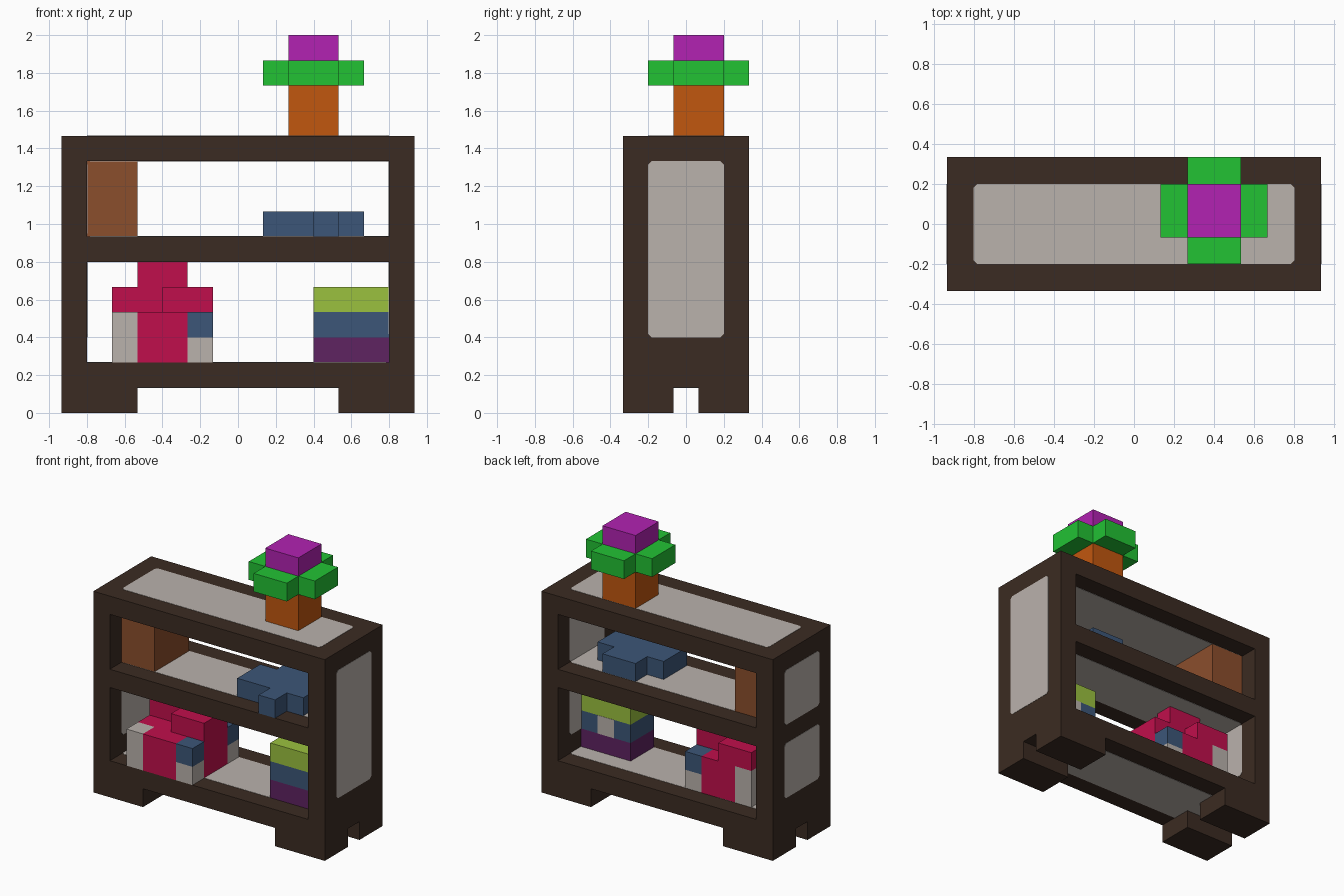
import bpy
import bmesh
from mathutils import Vector

if "Cube" in bpy.data.objects:
    bpy.data.objects.remove(bpy.data.objects["Cube"], do_unlink=True)

# The design sits on a grid of cells: 14 wide, 5 deep, 15 high
CELL = 2 / 15
ORIGIN = Vector((7, 2.5, 0))
SKIN = 0.015   # panel relief, in cells


def material(name, code):
    srgb = [int(code[i:i + 2], 16) / 255 for i in (0, 2, 4)]
    rgb = [c / 12.92 if c <= 0.04045 else ((c + 0.055) / 1.055) ** 2.4 for c in srgb]
    mat = bpy.data.materials.new(name)
    mat.use_nodes = True
    mat.diffuse_color = (*rgb, 1)
    bsdf = mat.node_tree.nodes["Principled BSDF"]
    bsdf.inputs["Base Color"].default_value = (*rgb, 1)
    bsdf.inputs["Roughness"].default_value = 0.9
    return mat


wood = material("dark wood", "3b2b22")
stone = material("pale grey", "bab2ac")
terracotta = material("terracotta", "c1570f")
leaf = material("leaf green", "22c234")
petal = material("magenta petal", "b222b2")
tan = material("warm brown", "8b4e2c")
blue = material("slate blue", "3c5678")
red = material("crimson", "c00f4c")
lime = material("lime", "9bc13f")
plum = material("plum", "5f2361")


def build(name, mat, boxes, chamfer_axis=None):
    """One object from boxes given as (x range, y range, z range) in cells."""
    bm = bmesh.new()
    for ranges in boxes:
        lo, hi = (Vector(c) for c in zip(*ranges))
        verts = bmesh.ops.create_cube(bm, size=1)["verts"]
        for v in verts:
            v.co = Vector(hi[i] if v.co[i] > 0 else lo[i] for i in range(3))
        if chamfer_axis is not None:
            edges = [e for e in {e for v in verts for e in v.link_edges}
                     if abs((e.verts[0].co - e.verts[1].co)[chamfer_axis]) > SKIN]
            bmesh.ops.bevel(bm, geom=edges, offset=0.13, segments=1, affect='EDGES')
    for v in bm.verts:
        v.co = (v.co - ORIGIN) * CELL
    mesh = bpy.data.meshes.new(name)
    bm.to_mesh(mesh)
    bm.free()
    mesh.materials.append(mat)
    obj = bpy.data.objects.new(name, mesh)
    bpy.context.collection.objects.link(obj)
    return obj


def skin(at):
    return (at - SKIN, at + SKIN)


# Case: three boards, two side walls and four feet
WIDE, DEEP = (0, 14), (0, 5)
boards = {"base_board": (1, 2), "middle_shelf": (6, 7), "top_board": (10, 11)}
for name, height in boards.items():
    build(name, wood, [(WIDE, DEEP, height)])
    build(name + "_panels", stone,
          [((1, 13), (1, 4), skin(z)) for z in height], chamfer_axis=2)

for side, x in (("right", (0, 1)), ("left", (13, 14))):
    build(side + "_wall", wood, [(x, DEEP, (2, 6)), (x, DEEP, (7, 10))])
    bays = [(3, 6), (7, 10)]
    outer, inner = x if side == "right" else x[::-1]
    outer_bays = bays if side == "right" else [(3, 10)]
    build(side + "_wall_panels", stone,
          [(skin(inner), (1, 4), z) for z in bays]
          + [(skin(outer), (1, 4), z) for z in outer_bays], chamfer_axis=0)
    foot_x = (0, 3) if side == "right" else (11, 14)
    for end, y in (("front", (0, 2)), ("back", (3, 5))):
        build(f"{end}_{side}_foot", wood, [(foot_x, y, (0, 1))])

# Potted flower on top
build("flower_pot", terracotta, [((9, 11), (2, 4), (11, 13))])
build("leaves", leaf, [((8, 12), (2, 4), (13, 14)),
                       ((9, 11), (1, 2), (13, 14)),
                       ((9, 11), (4, 5), (13, 14))])
build("bloom", petal, [((9, 11), (2, 4), (14, 15))])

# Upper shelf: a box and a flat folded item
build("storage_box", tan, [((1, 3), (1, 4), (7, 10))])
build("folded_cloth", blue, [((8, 12), (1, 3), (7, 8)),
                             ((9, 11), (3, 4), (7, 8)),
                             ((10, 11), (0, 1), (7, 8))])

# Lower shelf: a stack of books with a label
for i, (name, mat) in enumerate((("bottom_book", plum), ("middle_book", blue),
                                 ("top_book", lime))):
    build(name, mat, [((10, 13), (1, 3), (2 + i, 3 + i))])
build("book_label", stone, [((11, 12), skin(3), (3, 4))])

# Lower shelf: toy with a cross-shaped body and four corner blocks
build("toy_body", red, [((3, 5), (0, 4), (2, 4)),
                        ((2, 3), (1, 3), (2, 4)),
                        ((5, 6), (1, 3), (2, 4))])
build("toy_shoulders", red, [((4, 6), (1, 3), (4, 5)), ((2, 4), (2, 4), (4, 5))])
build("toy_head", red, [((3, 5), (2, 3), (5, 6))])
for end, y in (("front", (0, 1)), ("back", (3, 4))):
    build(f"toy_{end}_right_corner", stone, [((2, 3), y, (2, 4))])
    build(f"toy_{end}_left_corner", stone, [((5, 6), y, (2, 3))])
    build(f"toy_{end}_left_cap", blue, [((5, 6), y, (3, 4))])
